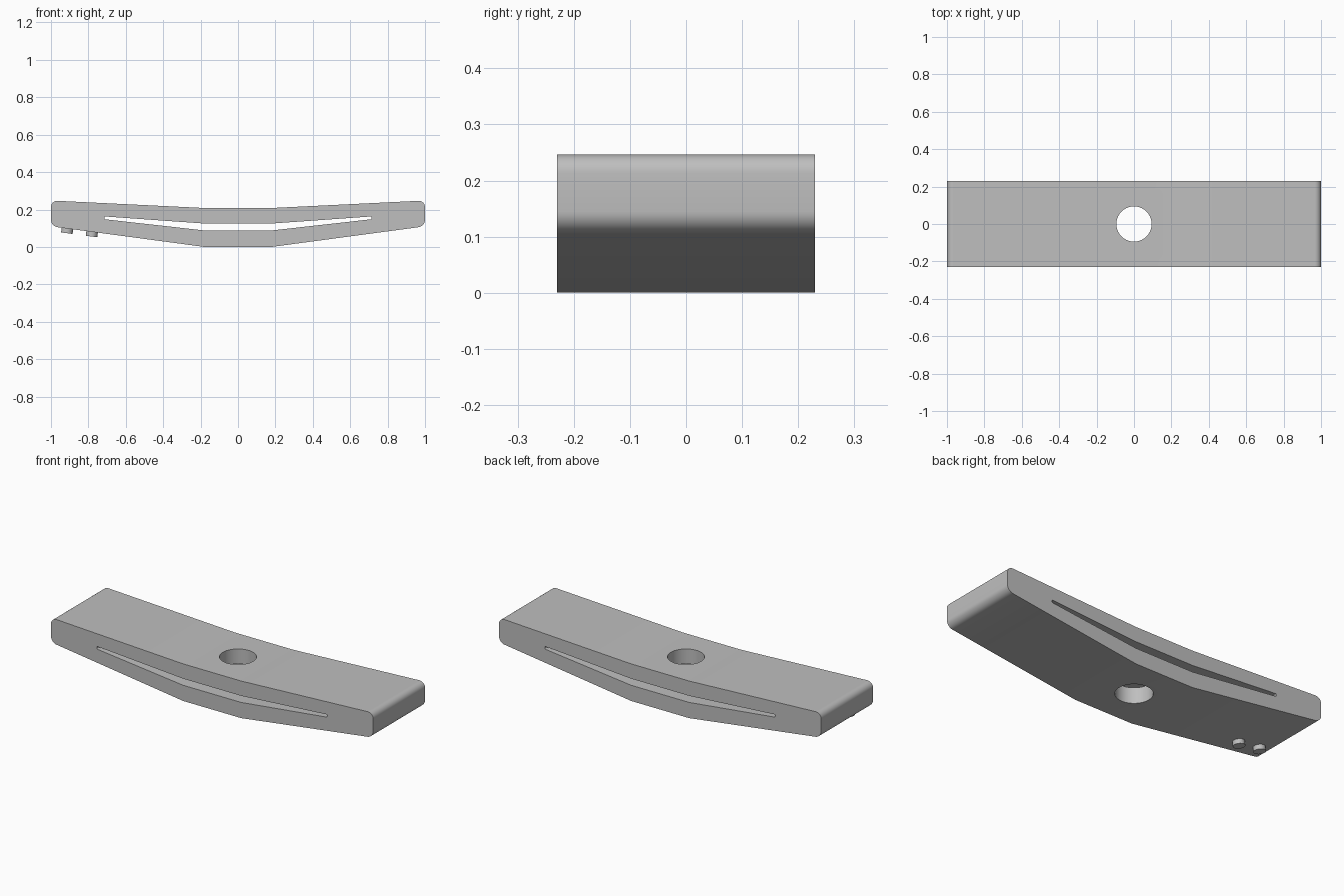
import bpy, bmesh, math
from mathutils import Vector

cube = bpy.data.objects.get("Cube")
if cube:
    bpy.data.objects.remove(cube, do_unlink=True)

HALF_WIDTH = 0.23

grey = bpy.data.materials.new("plain grey")
grey.use_nodes = True
colour = (0.52, 0.52, 0.52, 1)
grey.diffuse_color = colour
grey.node_tree.nodes["Principled BSDF"].inputs["Base Color"].default_value = colour


def make_object(name, bm):
    bmesh.ops.recalc_face_normals(bm, faces=bm.faces)
    mesh = bpy.data.meshes.new(name)
    bm.to_mesh(mesh)
    bm.free()
    mesh.materials.append(grey)
    obj = bpy.data.objects.new(name, mesh)
    bpy.context.collection.objects.link(obj)
    return obj


def symmetric_prism(name, upper, lower, half_depth, radius, segments):
    """Mirror right-hand profile points, extrude along y, round the end corners."""
    right = lower + upper[::-1]
    outline = right + [(-x, z) for x, z in reversed(right)]
    tip = max(x for x, z in right)
    bm = bmesh.new()
    face = bm.faces.new([bm.verts.new((x, -half_depth, z)) for x, z in outline])
    out = bmesh.ops.extrude_face_region(bm, geom=[face])
    moved = [v for v in out["geom"] if isinstance(v, bmesh.types.BMVert)]
    bmesh.ops.translate(bm, verts=moved, vec=(0, 2 * half_depth, 0))
    ends = [e for e in bm.edges
            if all(abs(abs(v.co.x) - tip) < 1e-4 for v in e.verts)
            and abs(e.verts[0].co.y - e.verts[1].co.y) > half_depth]
    bmesh.ops.bevel(bm, geom=ends, offset=radius, segments=segments,
                    profile=0.5, affect='EDGES')
    return make_object(name, bm)


def cylinder(name, radius, depth, sides, location, axis=(0, 0, 1)):
    bm = bmesh.new()
    bmesh.ops.create_cone(bm, cap_ends=True, segments=sides,
                          radius1=radius, radius2=radius, depth=depth)
    obj = make_object(name, bm)
    turn = Vector((0, 0, 1)).rotation_difference(Vector(axis)).to_matrix().to_4x4()
    obj.data.transform(turn)
    obj.location = location
    return obj


def smooth(obj):
    bpy.ops.object.select_all(action='DESELECT')
    obj.select_set(True)
    bpy.context.view_layer.objects.active = obj
    bpy.ops.object.shade_smooth_by_angle(angle=math.radians(30))


def cut(obj, cutter):
    mod = obj.modifiers.new("cut", 'BOOLEAN')
    mod.operation = 'DIFFERENCE'
    mod.solver = 'EXACT'
    mod.object = cutter
    bpy.ops.object.select_all(action='DESELECT')
    obj.select_set(True)
    bpy.context.view_layer.objects.active = obj
    bpy.ops.object.modifier_apply(modifier=mod.name)
    bpy.data.objects.remove(cutter, do_unlink=True)


# Bent bar with rounded ends
bar = symmetric_prism("bent_bar",
                      upper=[(0.18, 0.208), (1.0, 0.248)],
                      lower=[(0.18, 0.0), (1.0, 0.11)],
                      half_depth=HALF_WIDTH, radius=0.035, segments=8)

# Long tapering slot through the sides
cut(bar, symmetric_prism("slot_cutter",
                         upper=[(0.18, 0.125), (0.715, 0.163)],
                         lower=[(0.18, 0.088), (0.715, 0.148)],
                         half_depth=HALF_WIDTH + 0.1, radius=0.006, segments=4))

# Round hole through the middle
cut(bar, cylinder("hole_cutter", 0.094, 1.0, 64, (0, 0, 0.1)))
smooth(bar)

# Two small pegs square to the sloping underside
slope = 0.11 / 0.82
normal = Vector((-slope, 0, -1)).normalized()
for side, x in (("outer", -0.912), ("inner", -0.78)):
    surface = Vector((x, -0.135, (-x - 0.18) * slope))
    smooth(cylinder(side + "_peg", 0.031, 0.05, 32, surface, normal))
